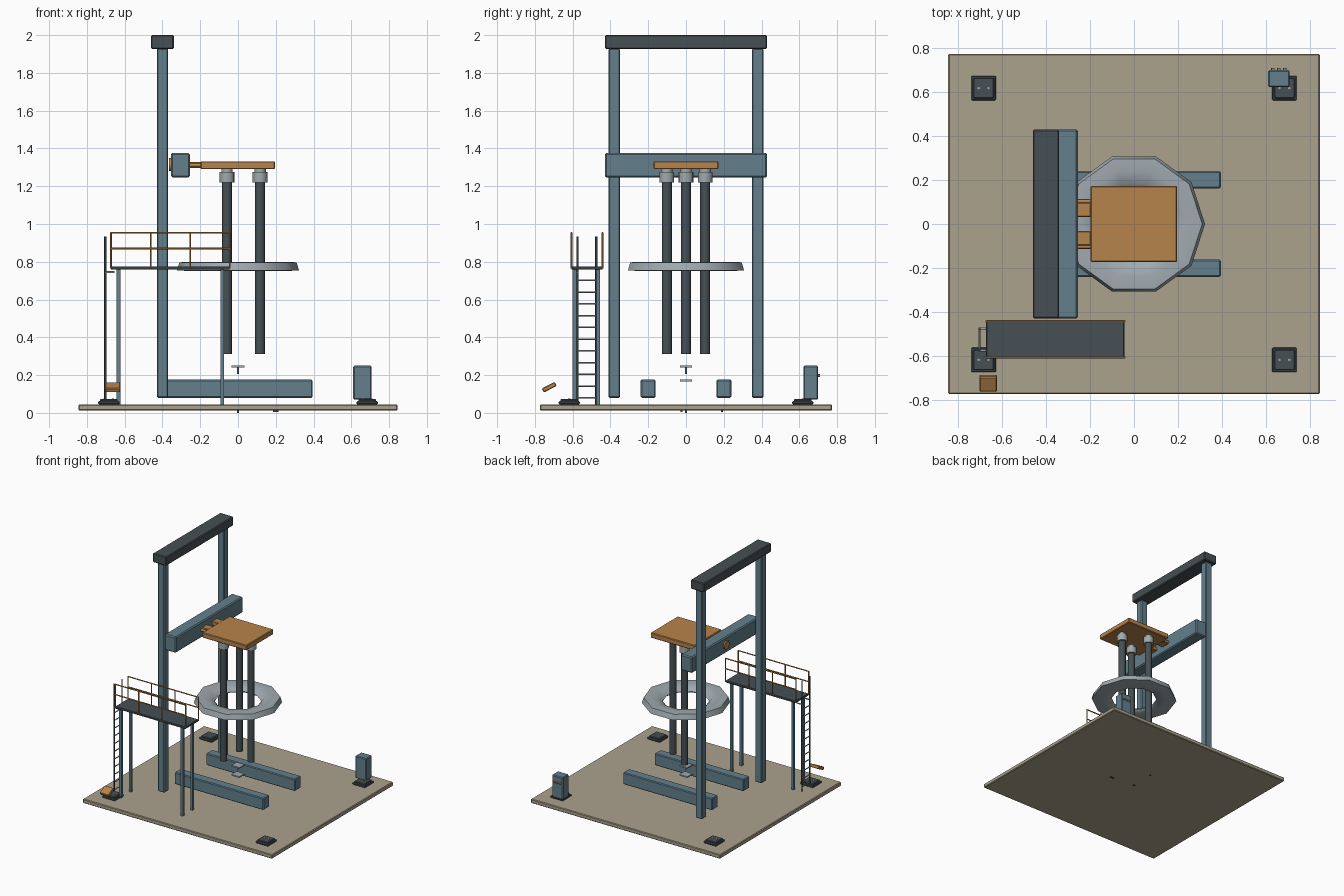
import bpy, bmesh, math
from mathutils import Matrix, Vector

if "Cube" in bpy.data.objects:
    bpy.data.objects.remove(bpy.data.objects["Cube"])


def material(name, rgb):
    m = bpy.data.materials.new(name)
    m.diffuse_color = (*rgb, 1)
    m.use_nodes = True
    m.node_tree.nodes["Principled BSDF"].inputs["Base Color"].default_value = m.diffuse_color
    return m


TAN = material("tan floor", (0.41, 0.36, 0.27))
BLUE = material("blue grey steel", (0.125, 0.215, 0.265))
DARK = material("dark steel", (0.062, 0.08, 0.088))
ORANGE = material("orange paint", (0.47, 0.23, 0.07))
LIGHT = material("light grey metal", (0.35, 0.40, 0.43))


def finish(name, bm, mat, bevel=0, smooth=False):
    bmesh.ops.recalc_face_normals(bm, faces=bm.faces)
    mesh = bpy.data.meshes.new(name)
    bm.to_mesh(mesh)
    bm.free()
    mesh.materials.append(mat)
    ob = bpy.data.objects.new(name, mesh)
    bpy.context.collection.objects.link(ob)
    if bevel:
        mod = ob.modifiers.new("bevel", "BEVEL")
        mod.width = bevel
        mod.segments = 1
    if smooth:
        bpy.ops.object.select_all(action="DESELECT")
        ob.select_set(True)
        bpy.context.view_layer.objects.active = ob
        bpy.ops.object.shade_smooth_by_angle(angle=math.radians(50))
    return ob


def box(name, x, y, z, mat, bevel=0.0):
    """Box from (min, max) ranges."""
    bm = bmesh.new()
    centre = [(a + b) / 2 for a, b in (x, y, z)]
    size = [abs(b - a) for a, b in (x, y, z)]
    bmesh.ops.create_cube(bm, size=1, matrix=Matrix.Translation(centre) @ Matrix.Diagonal((*size, 1)))
    return finish(name, bm, mat, bevel)


def rod(name, a, b, r, mat, sides=12):
    """Cylinder between two points."""
    a, b = Vector(a), Vector(b)
    bm = bmesh.new()
    turn = (b - a).to_track_quat("Z", "Y").to_matrix().to_4x4()
    bmesh.ops.create_cone(bm, cap_ends=True, segments=sides, radius1=r, radius2=r,
                          depth=(b - a).length, matrix=Matrix.Translation((a + b) / 2) @ turn)
    return finish(name, bm, mat, smooth=True)


# Floor slab with small anchors below
box("floor_slab", (-0.845, 0.845), (-0.773, 0.773), (0.012, 0.045), TAN, 0.005)
rod("floor_pin", (0, 0, 0), (0, 0, 0.014), 0.006, DARK, 8)
rod("floor_pin_side", (0, 0.19, 0.006), (0, 0.19, 0.014), 0.006, DARK, 8)
box("floor_anchor", (0.185, 0.215), (-0.028, -0.018), (0.004, 0.014), DARK)

# Gantry
for s in (-1, 1):
    box("gantry_column", (-0.43, -0.37), (s * 0.35, s * 0.41), (0.08, 1.93), BLUE, 0.006)
    box("base_rail", (-0.40, 0.395), (s * 0.162, s * 0.24), (0.08, 0.176), BLUE, 0.006)
box("top_beam", (-0.46, -0.34), (-0.43, 0.43), (1.927, 2.0), DARK, 0.006)
box("cross_beam", (-0.355, -0.255), (-0.43, 0.43), (1.247, 1.376), BLUE, 0.008)
rod("beam_rear_boss", (-0.366, 0, 1.315), (-0.35, 0, 1.315), 0.035, ORANGE, 8)

# Carrier plate and its lugs
box("carrier_plate", (-0.198, 0.196), (-0.173, 0.173), (1.29, 1.332), ORANGE, 0.005)
for s in (-1, 1):
    box("carrier_lug", (-0.258, -0.195), (s * 0.032, s * 0.098), (1.296, 1.328), ORANGE, 0.004)
    rod("lug_pin", (-0.258, s * 0.103, 1.311), (-0.195, s * 0.103, 1.311), 0.01, ORANGE, 8)

# Three hanging tubes with collars
for i in range(3):
    a = i * math.tau / 3
    x, y = 0.117 * math.cos(a), 0.117 * math.sin(a)
    rod("hanging_tube", (x, y, 0.312), (x, y, 1.23), 0.027, DARK, 16)
    rod("tube_collar", (x, y, 1.22), (x, y, 1.275), 0.039, LIGHT, 16)
    rod("collar_neck", (x, y, 1.27), (x, y, 1.292), 0.03, LIGHT, 16)

# Ten-sided flattened ring
section = [(0.323, 0.755), (0.310, 0.797), (0.250, 0.800), (0.190, 0.785), (0.170, 0.765), (0.185, 0.752), (0.250, 0.750)]
bm = bmesh.new()
loops = []
for i in range(10):
    a = i * math.tau / 10
    loops.append([bm.verts.new((r * math.cos(a), r * math.sin(a), z)) for r, z in section])
for i in range(10):
    p, q = loops[i], loops[(i + 1) % 10]
    for j in range(len(section)):
        k = (j + 1) % len(section)
        bm.faces.new((p[j], q[j], q[k], p[k]))
finish("guide_ring", bm, LIGHT, smooth=True)

# Small target plates in the middle
for z in (0.172, 0.246):
    box("target_plate", (-0.035, 0.035), (-0.033, 0.033), (z - 0.005, z + 0.005), LIGHT)
rod("target_stem", (0, 0, 0.205), (0, 0, 0.246), 0.004, LIGHT, 8)

# Access platform
box("platform_deck", (-0.672, -0.044), (-0.607, -0.441), (0.758, 0.775), DARK, 0.003)
for x in (-0.632, -0.083):
    for y in (-0.59, -0.465):
        box("platform_leg", (x - 0.01, x + 0.01), (y - 0.01, y + 0.01), (0.045, 0.76), BLUE)
for y in (-0.606, -0.442):
    for x in (-0.672, -0.462, -0.253, -0.043):
        rod("railing_post", (x, y, 0.765), (x, y, 0.955), 0.0045, ORANGE, 8)
    for z in (0.87, 0.953):
        rod("railing_bar", (-0.674, y, z), (-0.041, y, z), 0.0045, ORANGE, 8)

# Ladder
for y in (-0.575, -0.475):
    rod("ladder_stringer", (-0.703, y, 0.045), (-0.703, y, 0.935), 0.0055, DARK, 8)
    rod("ladder_bracket", (-0.703, y, 0.745), (-0.655, y, 0.745), 0.005, LIGHT, 8)
for i in range(11):
    z = 0.08 + i * 0.0622
    rod("ladder_rung", (-0.703, -0.575, z), (-0.703, -0.475, z), 0.004, LIGHT, 8)

# Stepped corner feet with bolts
for sx in (-1, 1):
    for sy in (-1, 1):
        x, y = sx * 0.684, sy * 0.618
        for h, z in ((0.056, (0.045, 0.062)), (0.047, (0.06, 0.073))):
            box("corner_foot", (x - h, x + h), (y - h, y + h), z, DARK, 0.004)
        for d in (-0.022, 0.022):
            rod("foot_bolt", (x + d, y, 0.07), (x + d, y, 0.077), 0.006, LIGHT, 6)

# Control cabinet with buttons on its back
box("control_cabinet", (0.61, 0.708), (0.622, 0.70), (0.07, 0.25), BLUE, 0.006)
for x in (0.632, 0.659, 0.686):
    rod("cabinet_button", (x, 0.695, 0.197), (x, 0.71, 0.197), 0.008, ORANGE, 8)

# Tilted foot pedal beside the ladder
pedal = box("tilted_pedal", (-0.04, 0.04), (-0.038, 0.038), (-0.012, 0.012), ORANGE, 0.004)
pedal.location = (-0.663, -0.724, 0.136)
pedal.rotation_euler = (math.radians(27), 0, 0)
